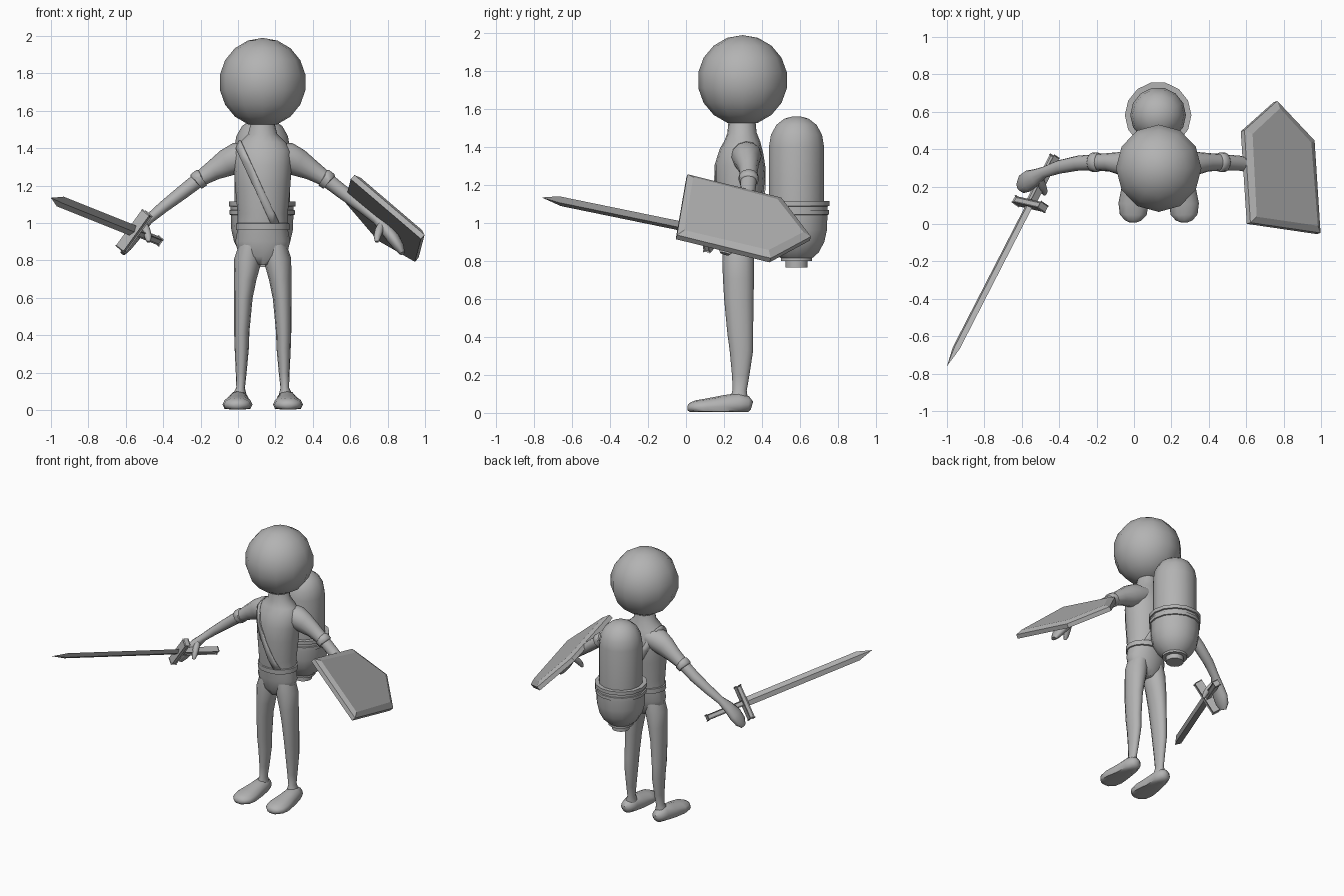
import bpy, bmesh, math
from mathutils import Vector, Matrix

CX = 0.132  # body centre line
grey = bpy.data.materials.new("plain grey")
grey.diffuse_color = (0.45, 0.45, 0.45, 1)


def finish(name, bm, angle=45):
    bmesh.ops.recalc_face_normals(bm, faces=bm.faces)
    me = bpy.data.meshes.new(name)
    bm.to_mesh(me)
    bm.free()
    me.materials.append(grey)
    me.shade_smooth()
    me.set_sharp_from_angle(angle=math.radians(angle))
    ob = bpy.data.objects.new(name, me)
    bpy.context.collection.objects.link(ob)
    return ob


def loft(name, pts, ref=(0, 1, 0), n=12, floor=None, angle=50):
    """Elliptical sections (x, y, z, ra, rb) joined along a path."""
    bm, rings, ref = bmesh.new(), [], Vector(ref)
    P = [Vector(p[:3]) for p in pts]
    for i, p in enumerate(pts):
        t = (P[min(i + 1, len(P) - 1)] - P[max(i - 1, 0)]).normalized()
        a = ref.cross(t).normalized()
        b = t.cross(a)
        ring = []
        for k in range(n):
            w = math.tau * k / n
            co = P[i] + a * p[3] * math.cos(w) + b * p[4] * math.sin(w)
            if floor is not None:
                co.z = max(co.z, floor)
            ring.append(bm.verts.new(co))
        rings.append(ring)
    for r, s in zip(rings, rings[1:]):
        for k in range(n):
            bm.faces.new((r[k], r[(k + 1) % n], s[(k + 1) % n], s[k]))
    bm.faces.new(rings[0])
    bm.faces.new(rings[-1])
    return finish(name, bm, angle)


def both(name, pts, **kw):
    """Build a part on each side of the body."""
    loft("right_" + name, pts, **kw)
    loft("left_" + name, [(2 * CX - p[0],) + tuple(p[1:]) for p in pts], **kw)


# Head
bm = bmesh.new()
bmesh.ops.create_uvsphere(bm, u_segments=12, v_segments=9, radius=1)
bmesh.ops.transform(bm, verts=bm.verts, matrix=Matrix.Translation((CX, 0.298, 1.752))
                    @ Matrix.Diagonal((0.232, 0.237, 0.238, 1)))
finish("head", bm, 60)

# Torso and neck: z, half width, half depth, centre y
torso = [(0.775, 0.05, 0.05, 0.275), (0.82, 0.125, 0.08, 0.275), (0.9, 0.147, 0.1, 0.278),
         (0.97, 0.134, 0.11, 0.28), (1.05, 0.134, 0.12, 0.278), (1.2, 0.148, 0.13, 0.282),
         (1.3, 0.155, 0.134, 0.285), (1.38, 0.155, 0.115, 0.292), (1.43, 0.125, 0.095, 0.297),
         (1.475, 0.078, 0.077, 0.295), (1.55, 0.06, 0.07, 0.295)]
body = loft("torso", [(CX, y, z, a, b) for z, a, b, y in torso], n=16)

# Belt
loft("belt", [(CX, 0.28, z, a, b) for z, a, b in
              ((0.962, 0.137, 0.113), (0.964, 0.144, 0.121), (0.998, 0.143, 0.123), (1.0, 0.136, 0.118))], n=16)

# Diagonal strap: a slice of the torso surface, lifted and thickened
bm = bmesh.new()
bm.from_mesh(body.data)
nrm = Vector((0.46, 0, 0.21)).normalized()
mid = Vector((0.095, 0, 1.22))
for s in (1, -1):
    bmesh.ops.bisect_plane(bm, geom=bm.verts[:] + bm.edges[:] + bm.faces[:], dist=1e-5,
                           plane_co=mid + nrm * s * 0.02, plane_no=nrm * s, clear_outer=True)
bmesh.ops.bisect_plane(bm, geom=bm.verts[:] + bm.edges[:] + bm.faces[:], dist=1e-5,
                       plane_co=(0, 0, 0.99), plane_no=(0, 0, -1), clear_outer=True)
bm.normal_update()
for v, no in [(v, v.normal.copy()) for v in bm.verts]:
    v.co += no * 0.008
strap = finish("chest_strap", bm)
mod = strap.modifiers.new("thickness", "SOLIDIFY")
mod.thickness = 0.01

# Legs and feet
both("leg", [(0.065, 0.275, 0.88, 0.06, 0.08), (0.052, 0.275, 0.8, 0.073, 0.084),
             (0.038, 0.277, 0.7, 0.06, 0.082), (0.028, 0.278, 0.6, 0.05, 0.077),
             (0.02, 0.286, 0.42, 0.041, 0.068), (0.02, 0.292, 0.33, 0.038, 0.062),
             (0.017, 0.288, 0.2, 0.029, 0.046), (0.014, 0.283, 0.12, 0.023, 0.037),
             (0.008, 0.278, 0.06, 0.045, 0.05)])
both("foot", [(0.004, 0.348, 0.04, 0.02, 0.02), (0.004, 0.33, 0.045, 0.043, 0.042),
              (0.003, 0.28, 0.045, 0.056, 0.06), (0.0, 0.2, 0.035, 0.065, 0.058),
              (-0.003, 0.11, 0.03, 0.08, 0.046), (-0.004, 0.05, 0.028, 0.072, 0.038),
              (-0.005, 0.02, 0.026, 0.045, 0.026), (-0.005, 0.008, 0.025, 0.018, 0.012)],
     ref=(0, 0, 1), floor=0.004)

# Arms with mitten hands, thumbs and arm bands
both("arm", [(0.07, 0.315, 1.37, 0.065, 0.08), (0.0, 0.318, 1.35, 0.082, 0.08),
             (-0.06, 0.323, 1.322, 0.074, 0.064), (-0.13, 0.33, 1.283, 0.055, 0.05),
             (-0.21, 0.33, 1.232, 0.04, 0.043), (-0.3, 0.325, 1.162, 0.037, 0.04),
             (-0.4, 0.305, 1.085, 0.031, 0.036), (-0.48, 0.277, 1.018, 0.026, 0.03),
             (-0.525, 0.25, 0.97, 0.033, 0.045), (-0.565, 0.23, 0.92, 0.034, 0.058),
             (-0.597, 0.215, 0.872, 0.028, 0.052), (-0.615, 0.205, 0.838, 0.014, 0.026)])
both("thumb", [(-0.505, 0.25, 0.995, 0.02, 0.02), (-0.49, 0.205, 0.96, 0.022, 0.02),
               (-0.48, 0.175, 0.925, 0.019, 0.018), (-0.478, 0.16, 0.9, 0.01, 0.01)], n=8)
both("arm_band", [(-0.192, 0.33, 1.244, 0.043, 0.046), (-0.194, 0.33, 1.243, 0.05, 0.053),
                  (-0.223, 0.33, 1.222, 0.049, 0.052), (-0.225, 0.33, 1.22, 0.041, 0.044)])

# Back tank: radius and height down the turned profile
tank = [(0.02, 1.562), (0.065, 1.55), (0.108, 1.518), (0.138, 1.465), (0.149, 1.4), (0.149, 1.115),
        (0.178, 1.115), (0.178, 1.09), (0.168, 1.088), (0.168, 1.07), (0.175, 1.068), (0.175, 1.045),
        (0.167, 1.043), (0.165, 0.965), (0.15, 0.9), (0.12, 0.845), (0.085, 0.815), (0.085, 0.8),
        (0.06, 0.8), (0.06, 0.765)]
loft("back_tank", [(0.129, 0.582, z, r, r) for r, z in tank], n=14, angle=40)


def frame(origin, x, y):
    """Matrix from an origin and two axes."""
    x = Vector(x).normalized()
    z = x.cross(Vector(y)).normalized()
    m = Matrix((x, z.cross(x), z)).transposed().to_4x4()
    return Matrix.Translation(origin) @ m


# Sword: local x runs from pommel to tip, local y across the blade
sword = frame((-0.425, 0.36, 0.905), (-0.575, -1.12, 0.23), (0.13, -0.03, 0.18))
bm = bmesh.new()
rings = [[bm.verts.new((x, w * c, t * s)) for c, s in ((1, 0), (0, 1), (-1, 0), (0, -1))]
         for x, w, t in ((0.29, 0.032, 0.013), (1.17, 0.032, 0.013))]
tip = bm.verts.new((1.28, 0, 0))
for k in range(4):
    j = (k + 1) % 4
    bm.faces.new((rings[0][k], rings[0][j], rings[1][j], rings[1][k]))
    bm.faces.new((rings[1][k], rings[1][j], tip))
bm.faces.new(rings[0])
bm.transform(sword)
finish("sword_blade", bm, 15)
for name, size, x in (("sword_guard", (0.035, 0.235, 0.045), 0.29), ("sword_grip", (0.29, 0.036, 0.03), 0.145)):
    bm = bmesh.new()
    bmesh.ops.create_cube(bm, size=1)
    bm.transform(sword @ Matrix.Translation((x, 0, 0)) @ Matrix.Diagonal((*size, 1)))
    bmesh.ops.bevel(bm, geom=bm.edges[:], offset=0.006, segments=1, affect='EDGES')
    finish(name, bm, 25)

# Shield: pointed slab with a chamfered front, local y towards the point
shield = frame((0.81, -0.02, 1.097), (0.375, -0.055, -0.32), (-0.035, 0.495, -0.12))
outline = [(-0.248, 0), (0.248, 0), (0.248, 0.51), (0, 0.7), (-0.248, 0.51)]
bm = bmesh.new()
base = bm.faces.new([bm.verts.new((x, y, -0.03)) for x, y in outline])
top = bmesh.ops.extrude_face_region(bm, geom=[base])["geom"]
bmesh.ops.translate(bm, verts=[v for v in top if isinstance(v, bmesh.types.BMVert)], vec=(0, 0, 0.03))
bmesh.ops.recalc_face_normals(bm, faces=bm.faces)
front = max(bm.faces, key=lambda f: f.calc_center_median().z)
bmesh.ops.inset_region(bm, faces=[front], thickness=0.045, depth=0.018)
bm.transform(shield)
finish("shield", bm, 10)
